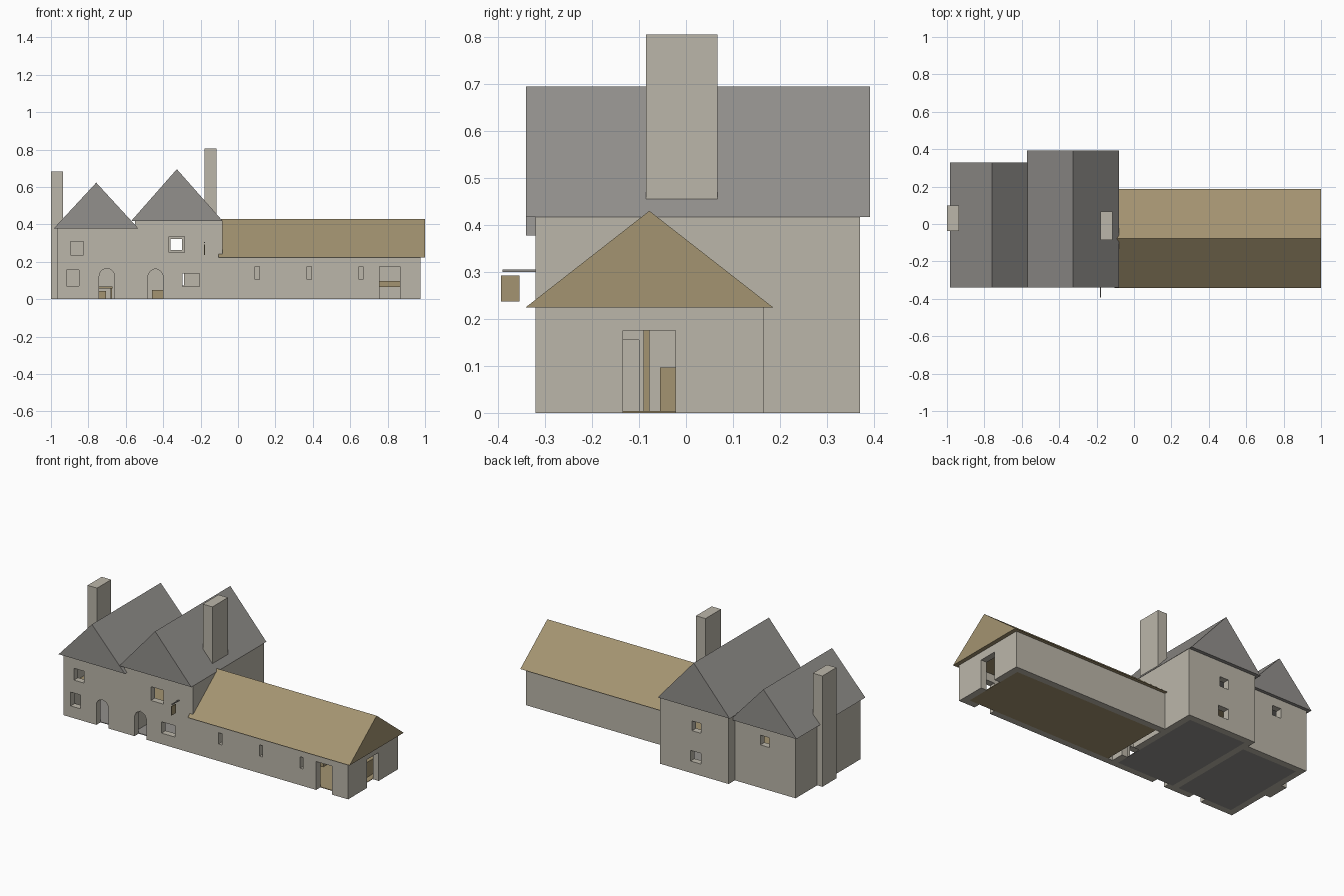
import bpy, bmesh, math
from mathutils import Vector

cube = bpy.data.objects.get("Cube")
if cube:
    bpy.data.objects.remove(cube, do_unlink=True)


def material(name, rgb):
    m = bpy.data.materials.new(name)
    m.use_nodes = True
    col = (*rgb, 1)
    m.diffuse_color = col
    bsdf = next(n for n in m.node_tree.nodes if n.type == 'BSDF_PRINCIPLED')
    bsdf.inputs["Base Color"].default_value = col
    return m


STONE = material("pale stone", (0.50, 0.47, 0.40))
SLATE = material("grey slate", (0.29, 0.28, 0.265))
WOOD = material("tan wood", (0.37, 0.295, 0.165))


def prism(name, points, axis, start, end, mat):
    """Extrude a flat profile along x or y; profile is (other axis, z)."""
    bm = bmesh.new()
    place = (lambda u, z: (u, start, z)) if axis == 'y' else (lambda u, z: (start, u, z))
    face = bm.faces.new([bm.verts.new(place(u, z)) for u, z in points])
    move = Vector((0, end - start, 0)) if axis == 'y' else Vector((end - start, 0, 0))
    ext = bmesh.ops.extrude_face_region(bm, geom=[face])
    bmesh.ops.translate(bm, vec=move, verts=[g for g in ext['geom'] if isinstance(g, bmesh.types.BMVert)])
    bmesh.ops.recalc_face_normals(bm, faces=bm.faces)
    mesh = bpy.data.meshes.new(name)
    bm.to_mesh(mesh)
    bm.free()
    mesh.materials.append(mat)
    ob = bpy.data.objects.new(name, mesh)
    bpy.context.collection.objects.link(ob)
    return ob


def rect(u0, u1, z0, z1):
    return [(u0, z0), (u1, z0), (u1, z1), (u0, z1)]


def box(name, x, y, z, mat=STONE):
    return prism(name, rect(*x, *z), 'y', *y, mat)


def carve(target, cutters):
    """Cut each shape out of the target, then discard the cutters."""
    bpy.context.view_layer.objects.active = target
    for cutter in cutters:
        cutter.hide_render = True
        mod = target.modifiers.new("cut", 'BOOLEAN')
        mod.operation = 'DIFFERENCE'
        mod.solver = 'EXACT'
        mod.object = cutter
        bpy.ops.object.modifier_apply(modifier=mod.name)
        bpy.data.objects.remove(cutter, do_unlink=True)


FRONT, T = -0.32, 0.04


def front_cut(points):
    return prism("cutter", points, 'y', FRONT - 0.05, FRONT + T + 0.01, STONE)


def back_cut(points, back):
    return prism("cutter", points, 'y', back - T - 0.01, back + 0.05, STONE)


def round_arch(x0, x1, spring, n=10):
    c, r = (x0 + x1) / 2, (x1 - x0) / 2
    arc = [(c + r * math.cos(math.pi * i / n), spring + r * math.sin(math.pi * i / n)) for i in range(n + 1)]
    return [(x0, -0.02), (x1, -0.02)] + arc


def pointed_arch(x0, x1, spring, top):
    c, h = (x0 + x1) / 2, top - spring
    return [(x0, -0.02), (x1, -0.02), (x1, spring), ((x1 + c) / 2 + 0.008, spring + h * 0.6),
            (c, top), ((x0 + c) / 2 - 0.008, spring + h * 0.6), (x0, spring)]


# Left house: walls, openings, floors and roof
left = box("left_house_walls", (-0.965, -0.55), (FRONT, 0.31), (0, 0.378))
carve(left, [
    box("cutter", (-0.925, -0.53), (FRONT + T, 0.27), (-0.1, 0.5)),
    front_cut(rect(-0.895, -0.825, 0.235, 0.308)),
    front_cut(rect(-0.917, -0.85, 0.07, 0.155)),
    front_cut(round_arch(-0.742, -0.66, 0.123)),
    back_cut(rect(-0.785, -0.725, 0.265, 0.325), 0.31),
])
box("left_ground_floor", (-0.925, -0.55), (FRONT + T, 0.27), (0, 0.004), SLATE)
box("left_upper_floor", (-0.925, -0.55), (FRONT + T, 0.27), (0.19, 0.2), WOOD)
prism("left_roof", [(-0.985, 0.378), (-0.533, 0.378), (-0.758, 0.623)], 'y', -0.34, 0.33, SLATE)

# Right house, taller and deeper
right = box("right_house_walls", (-0.55, -0.082), (FRONT, 0.37), (0, 0.417))
carve(right, [
    box("cutter", (-0.51, -0.122), (FRONT + T, 0.33), (-0.1, 0.5)),
    front_cut(pointed_arch(-0.482, -0.4, 0.125, 0.165)),
    front_cut(rect(-0.37, -0.285, 0.25, 0.335)),
    front_cut(rect(-0.297, -0.205, 0.068, 0.138)),
    back_cut(rect(-0.36, -0.3, 0.262, 0.322), 0.37),
    back_cut(rect(-0.36, -0.29, 0.072, 0.138), 0.37),
    box("cutter", (-0.14, -0.05), (-0.2, -0.1), (-0.02, 0.155)),
])
box("right_ground_floor", (-0.51, -0.122), (FRONT + T, 0.33), (0, 0.004), SLATE)
box("right_upper_floor", (-0.51, -0.122), (FRONT + T, 0.33), (0.19, 0.2), WOOD)
prism("right_roof", [(-0.572, 0.417), (-0.081, 0.417), (-0.327, 0.695)], 'y', -0.34, 0.392, SLATE)

# Long barn wing
barn = box("barn_walls", (-0.082, 0.975), (FRONT, 0.165), (0, 0.224))
carve(barn, [
    box("cutter", (-0.1, 0.935), (FRONT + T, 0.125), (-0.1, 0.5)),
    front_cut(rect(0.757, 0.865, -0.02, 0.175)),
    box("cutter", (0.92, 1.05), (-0.134, -0.022), (-0.02, 0.175)),
] + [front_cut(rect(x, x + 0.022, 0.105, 0.175)) for x in (0.092, 0.37, 0.647)])
box("barn_floor", (-0.05, 0.935), (FRONT + T, 0.125), (0, 0.004), WOOD)
prism("barn_roof", [(-0.342, 0.224), (0.186, 0.224), (-0.078, 0.43)], 'x', -0.104, 1.0, WOOD)

# Chimneys
box("left_chimney", (-1.0, -0.935), (-0.037, 0.1), (0, 0.683))
box("right_chimney", (-0.18, -0.115), (-0.085, 0.067), (0.425, 0.805))

# Hanging sign on its bracket
box("sign_bracket", (-0.182, -0.176), (-0.39, FRONT), (0.3, 0.305), SLATE)
box("sign_board", (-0.182, -0.176), (-0.394, -0.354), (0.237, 0.292), WOOD)

# Furniture inside
box("left_table_top", (-0.76, -0.67), (-0.05, 0.1), (0.058, 0.068), WOOD)
for x in (-0.755, -0.682):
    box("left_table_leg", (x, x + 0.008), (-0.04, 0.09), (0.004, 0.058), WOOD)
box("left_bench", (-0.745, -0.705), (-0.12, -0.09), (0.004, 0.045), WOOD)
box("right_chest", (-0.46, -0.39), (-0.05, 0.08), (0.004, 0.05), WOOD)
box("barn_post", (0.4, 0.412), (-0.09, -0.078), (0.004, 0.224), WOOD)
box("barn_table_top", (0.6, 0.9), (-0.055, 0.05), (0.066, 0.097), WOOD)
for x in (0.6, 0.88):
    box("barn_table_end", (x, x + 0.02), (-0.055, 0.05), (0.004, 0.066), WOOD)
